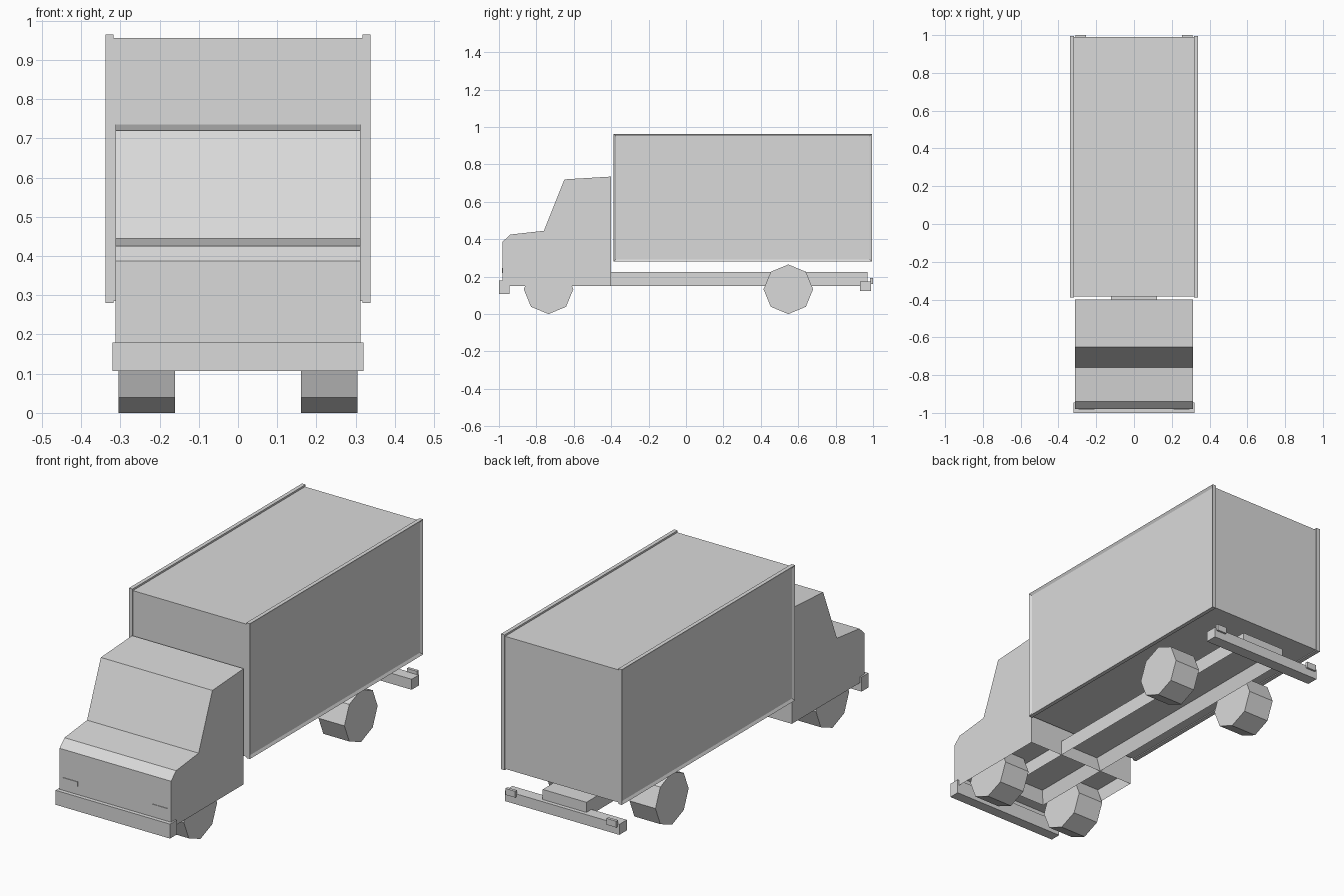
import bpy, bmesh, math
from mathutils import Vector, Matrix

if "Cube" in bpy.data.objects:
    bpy.data.objects.remove(bpy.data.objects["Cube"])

grey = bpy.data.materials.new("plain grey")
grey.diffuse_color = (0.7, 0.7, 0.7, 1)
grey.use_nodes = True
grey.node_tree.nodes["Principled BSDF"].inputs["Base Color"].default_value = grey.diffuse_color


def finish(name, bm):
    bmesh.ops.recalc_face_normals(bm, faces=bm.faces)
    me = bpy.data.meshes.new(name)
    bm.to_mesh(me)
    bm.free()
    me.materials.append(grey)
    ob = bpy.data.objects.new(name, me)
    bpy.context.collection.objects.link(ob)
    return ob


def box_mesh(x, y, z):
    bm = bmesh.new()
    bmesh.ops.create_cube(bm, size=1)
    for v in bm.verts:
        v.co = Vector([r[0] if c < 0 else r[1] for c, r in zip(v.co, (x, y, z))])
    bm.normal_update()
    return bm


def box(name, x, y, z):
    return finish(name, box_mesh(x, y, z))


def recess(bm, direction, border, depth):
    """Inset the face pointing along direction and push it inwards."""
    bm.normal_update()
    d = Vector(direction)
    face = max(bm.faces, key=lambda f: f.normal.dot(d))
    bmesh.ops.inset_region(bm, faces=[face], thickness=border)
    bmesh.ops.translate(bm, verts=face.verts, vec=-d * depth)


# Cab: side profile extruded across, open underneath
profile = [(-0.98, 0.15), (-0.98, 0.387), (-0.94, 0.425), (-0.76, 0.445),
           (-0.65, 0.72), (-0.40, 0.735), (-0.40, 0.15)]
bm = bmesh.new()
side = bm.faces.new([bm.verts.new((-0.312, y, z)) for y, z in profile])
ext = bmesh.ops.extrude_face_region(bm, geom=[side])
bmesh.ops.translate(bm, vec=(0.624, 0, 0),
                    verts=[g for g in ext["geom"] if isinstance(g, bmesh.types.BMVert)])
bmesh.ops.recalc_face_normals(bm, faces=bm.faces)
recess(bm, (0, 0, -1), 0.006, 0.07)
finish("cab", bm)

# Chassis: long tray with two rails below
bm = box_mesh((-0.122, 0.122), (-0.83, 0.97), (0.15, 0.226))
recess(bm, (0, 0, -1), 0.03, 0.066)
finish("chassis_frame", bm)

# Bumpers
box("front_bumper", (-0.32, 0.32), (-1.0, -0.945), (0.107, 0.18))
box("rear_bumper", (-0.32, 0.32), (0.93, 0.99), (0.122, 0.175))

# Cargo body
box("cargo_box", (-0.32, 0.32), (-0.385, 0.99), (0.285, 0.955))

for s, label in ((-1, "left"), (1, "right")):
    # Framed side panel, slightly taller than the roof
    bm = box_mesh(sorted((s * 0.318, s * 0.338)), (-0.388, 0.995), (0.28, 0.964))
    recess(bm, (s, 0, 0), 0.018, 0.008)
    finish("side_panel_" + label, bm)

    # Lights
    box("headlight_" + label, sorted((s * 0.21, s * 0.293)), (-0.983, -0.979), (0.22, 0.245))
    box("tail_light_" + label, sorted((s * 0.255, s * 0.31)), (0.985, 1.0), (0.16, 0.192))

    # Eight-sided wheels, standing on a corner, with a middle edge loop
    for y, end in ((-0.735, "front"), (0.547, "rear")):
        bm = bmesh.new()
        bmesh.ops.create_cone(bm, cap_ends=True, segments=8, radius1=0.1325,
                              radius2=0.1325, depth=0.145)
        bmesh.ops.bisect_plane(bm, geom=bm.verts[:] + bm.edges[:] + bm.faces[:],
                               plane_co=(0, 0, 0), plane_no=(0, 0, 1))
        bmesh.ops.transform(bm, verts=bm.verts, matrix=Matrix.Translation(
            (s * 0.2325, y, 0.1325)) @ Matrix.Rotation(math.pi / 2, 4, 'Y'))
        finish(f"{end}_wheel_{label}", bm)
